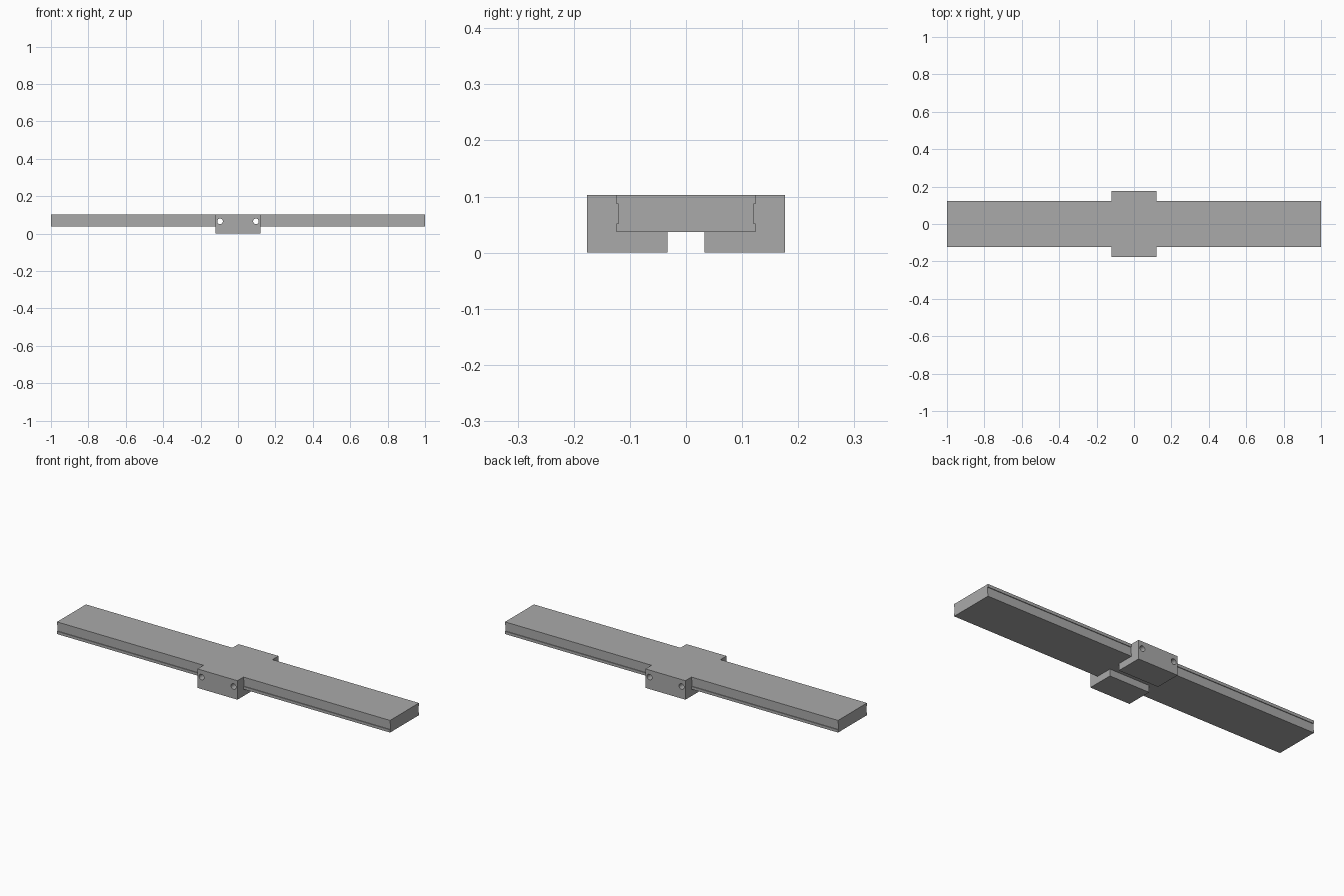
import bpy, bmesh, math
from mathutils import Vector

cube = bpy.data.objects.get("Cube")
if cube:
    bpy.data.objects.remove(cube, do_unlink=True)

# One plain grey material
grey = bpy.data.materials.new("plain grey")
grey.use_nodes = True
colour = (0.40, 0.40, 0.40, 1)
grey.diffuse_color = colour
grey.node_tree.nodes["Principled BSDF"].inputs["Base Color"].default_value = colour

TOP = 0.103          # shared flat top
UNDER = 0.037        # underside of the rail
HALF_BLOCK = 0.12    # half length of the carrier block


def extrude_x(name, half_profile, half_length):
    """Mirror a (y, z) half profile across y = 0 and extrude it along x."""
    profile = half_profile + [(-y, z) for y, z in reversed(half_profile)]
    bm = bmesh.new()
    face = bm.faces.new([bm.verts.new((-half_length, y, z)) for y, z in profile])
    grown = bmesh.ops.extrude_face_region(bm, geom=[face])
    verts = [g for g in grown["geom"] if isinstance(g, bmesh.types.BMVert)]
    bmesh.ops.translate(bm, vec=Vector((2 * half_length, 0, 0)), verts=verts)
    bmesh.ops.recalc_face_normals(bm, faces=bm.faces)
    mesh = bpy.data.meshes.new(name)
    bm.to_mesh(mesh)
    bm.free()
    mesh.materials.append(grey)
    obj = bpy.data.objects.new(name, mesh)
    bpy.context.collection.objects.link(obj)
    return obj


def combine(target, other, operation):
    """Apply a boolean and discard the helper."""
    other.hide_render = True
    mod = target.modifiers.new(operation.lower(), 'BOOLEAN')
    mod.operation, mod.solver, mod.object = operation, 'EXACT', other
    bpy.ops.object.select_all(action='DESELECT')
    bpy.context.view_layer.objects.active = target
    target.select_set(True)
    bpy.ops.object.modifier_apply(modifier=mod.name)
    bpy.data.objects.remove(other, do_unlink=True)


# Long rail with a shallow groove down each side
rail = extrude_x("grooved_rail", [
    (0.124, UNDER), (0.124, 0.052), (0.120, 0.052),
    (0.120, 0.087), (0.124, 0.087), (0.124, TOP)], 1.0)

# Central block, slotted underneath so that it has two feet
block = extrude_x("carrier_block", [
    (0.033, UNDER), (0.033, 0), (0.176, 0), (0.176, TOP)], HALF_BLOCK)
combine(rail, block, 'UNION')
rail.name = "rail_with_carrier_block"

# Two round holes running straight through from front to back
for side in (-1, 1):
    bpy.ops.mesh.primitive_cylinder_add(
        vertices=32, radius=0.015, depth=0.5,
        location=(side * 0.096, 0, 0.065), rotation=(math.pi / 2, 0, 0))
    cutter = bpy.context.object
    cutter.name = "hole_cutter"
    cutter.data.materials.append(grey)
    combine(rail, cutter, 'DIFFERENCE')

# Smooth hole walls, crisp edges elsewhere
bpy.ops.object.select_all(action='DESELECT')
bpy.context.view_layer.objects.active = rail
rail.select_set(True)
bpy.ops.object.shade_smooth_by_angle(angle=math.radians(30))
